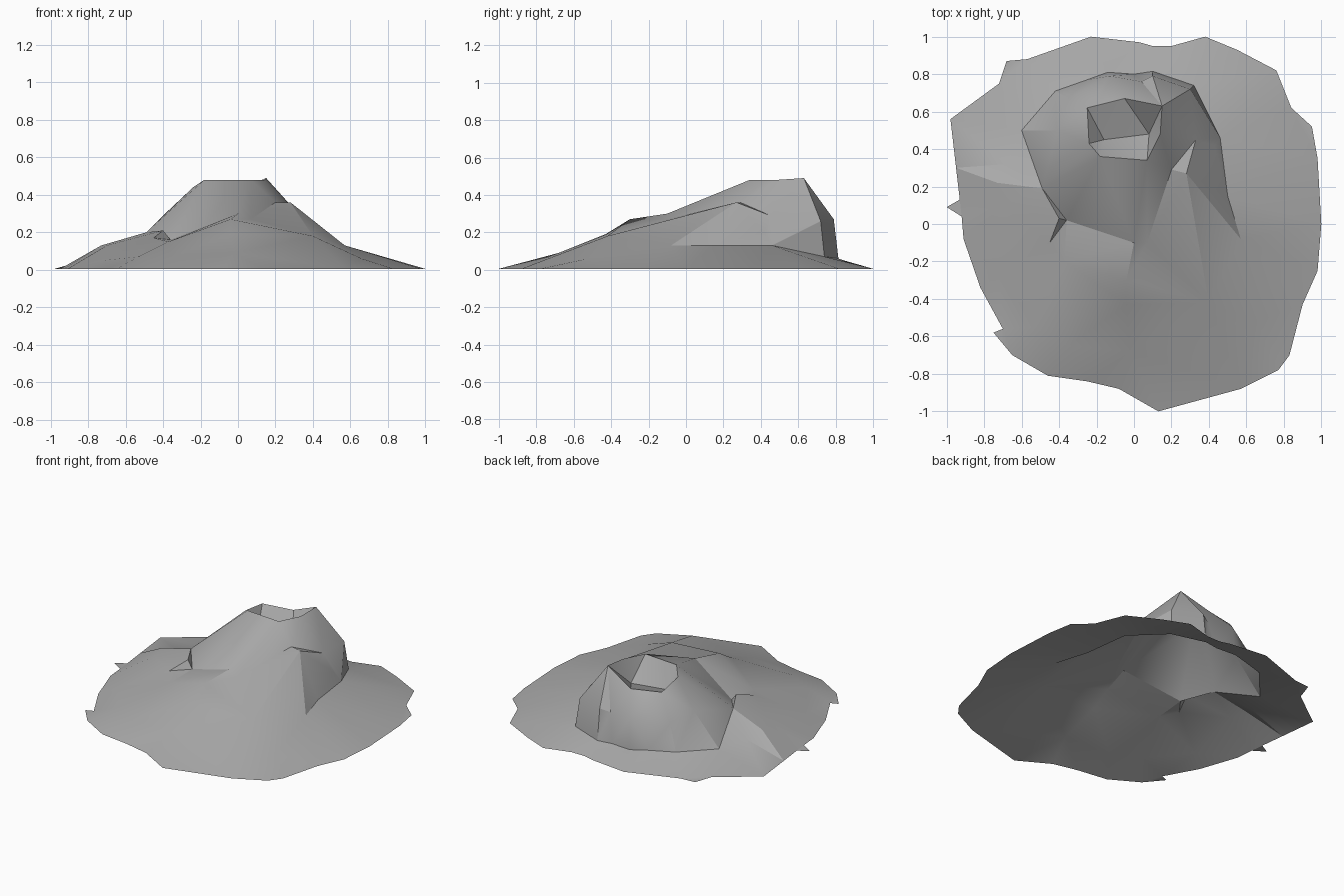
import bpy
import bmesh
import math
from mathutils import Vector
from mathutils.geometry import delaunay_2d_cdt

# Remove the default cube only
default_cube = bpy.data.objects.get("Cube")
if default_cube:
    bpy.data.objects.remove(default_cube, do_unlink=True)


def make_material(name, colour):
    """Create one flat matte material."""
    material = bpy.data.materials.new(name)
    material.use_nodes = True
    material.diffuse_color = colour
    shader = material.node_tree.nodes["Principled BSDF"]
    shader.inputs["Base Color"].default_value = colour
    shader.inputs["Roughness"].default_value = 1.0
    return material


# Ragged ground outline, clockwise from the back
ground_height = 0.005
outline = [
    (-.23, 1), (.03, .97), (.1, .95), (.2, .95), (.38, 1), (.55, .93),
    (.76, .82), (.84, .62), (.95, .52), (.98, .35), (1, 0), (.98, -.25),
    (.9, -.43), (.83, -.7), (.77, -.78), (.57, -.88), (.13, -1),
    (-.08, -.88), (-.25, -.84), (-.46, -.81), (-.65, -.7), (-.75, -.58),
    (-.7, -.56), (-.82, -.34), (-.91, -.08), (-.92, .04), (-1, .09),
    (-.93, .13), (-.95, .3), (-.98, .56), (-.72, .75), (-.68, .87),
    (-.57, .88),
]

# Summit: a high front rim, a lower back lip and a hollow between them
crater_rim = [
    (-.18, .36, .48), (.07, .34, .48), (.14, .48, .48), (.15, .63, .49),
    (-.05, .67, .4), (-.25, .62, .41), (-.24, .43, .44),
]
crater_floor = [(-.16, .45, .34), (.08, .48, .33)]

# Front spur: a sharp nose joined to the summit and running down to the ground
nose = (0, -.1, .3)
spur_top = [(-.18, .36, .48), nose, (.07, .34, .48)]
front_ridge = [nose, (-.04, -.3, .27), (-.04, -.43, .19), (-.02, -.68, .09), (.13, -1, ground_height)]
left_brow = [nose, (-.37, -.2, .15), (-.36, .02, .16)]
left_flank = [(-.53, -.55, .07), (-.35, -.65, .07)]

# Right side: a ridge behind the nose and a large slanting slab
right_ridge = [nose, (.07, -.1, .27), (.2, .29, .36), (.28, .27, .36)]
right_slab = [(.28, .27, .36), (.4, -.42, .18), (.66, -.52, .06), (.57, -.08, .13)]

# Left shoulder and the crest that links it to the summit
shoulder = [
    (-.72, -.27, .05), (-.45, -.1, .17), (-.4, .03, .21),
    (-.49, .19, .2), (-.7, .1, .13), (-.73, .22, .13),
]
left_crest = [(-.49, .19, .2), (-.24, .43, .44)]

# Back cliff: upper edge and foot
cliff_top = [
    (-.41, .5, .28), (-.35, .67, .24), (-.13, .79, .27), (.04, .76, .25),
    (.1, .79, .27), (.3, .72, .26), (.33, .45, .29), (.43, .42, .2),
]
cliff_foot = [
    (-.68, .32, .09), (-.6, .5, .07), (-.42, .71, .08), (-.25, .77, .07),
    (-.14, .81, .06), (0, .8, .06), (.1, .815, .06), (.32, .74, .07),
    (.46, .46, .13), (.5, .15, .13),
]

# Collect the points and the crease lines that the surface must follow
points = []
edges = []


def add_path(path, closed=False):
    """Add a crease line, sharing points with earlier lines."""
    ids = []
    for point in path:
        point = Vector(point)
        found = [i for i, old in enumerate(points) if (old - point).length < 1e-5]
        if found:
            ids.append(found[0])
        else:
            points.append(point)
            ids.append(len(points) - 1)
    edges.extend(zip(ids, ids[1:]))
    if closed:
        edges.append((ids[-1], ids[0]))
    return ids


border = add_path([(x, y, ground_height) for x, y in outline], closed=True)
for loop in (crater_rim, right_slab):
    add_path(loop, closed=True)
for path in (crater_floor, spur_top, front_ridge, left_brow, left_flank,
             right_ridge, shoulder, left_crest, cliff_top, cliff_foot):
    add_path(path)

# Stretch one triangulated skin over all the lines
flat, _, triangles, sources, _, _ = delaunay_2d_cdt(
    [point.to_2d() for point in points], edges, [border[::-1]], 1, 1e-5)

bm = bmesh.new()
skin = []
for place, origin in zip(flat, sources):
    if origin:
        height = points[origin[0]].z
    else:
        height = min(points, key=lambda p: (p.to_2d() - place).length).z
    skin.append(bm.verts.new((place.x, place.y, height)))
for triangle in triangles:
    face = bm.faces.new([skin[i] for i in triangle])
    face.normal_update()
    if face.normal.z < 0:
        face.normal_flip()

mesh = bpy.data.meshes.new("rocky_mound")
bm.to_mesh(mesh)
bm.free()
mound = bpy.data.objects.new("rocky_mound", mesh)
bpy.context.collection.objects.link(mound)
mesh.materials.append(make_material("stone_grey", (0.4, 0.4, 0.4, 1)))

# Soft slopes with crisp creases
bpy.ops.object.select_all(action="DESELECT")
mound.select_set(True)
bpy.context.view_layer.objects.active = mound
bpy.ops.object.shade_smooth_by_angle(angle=math.radians(28))
